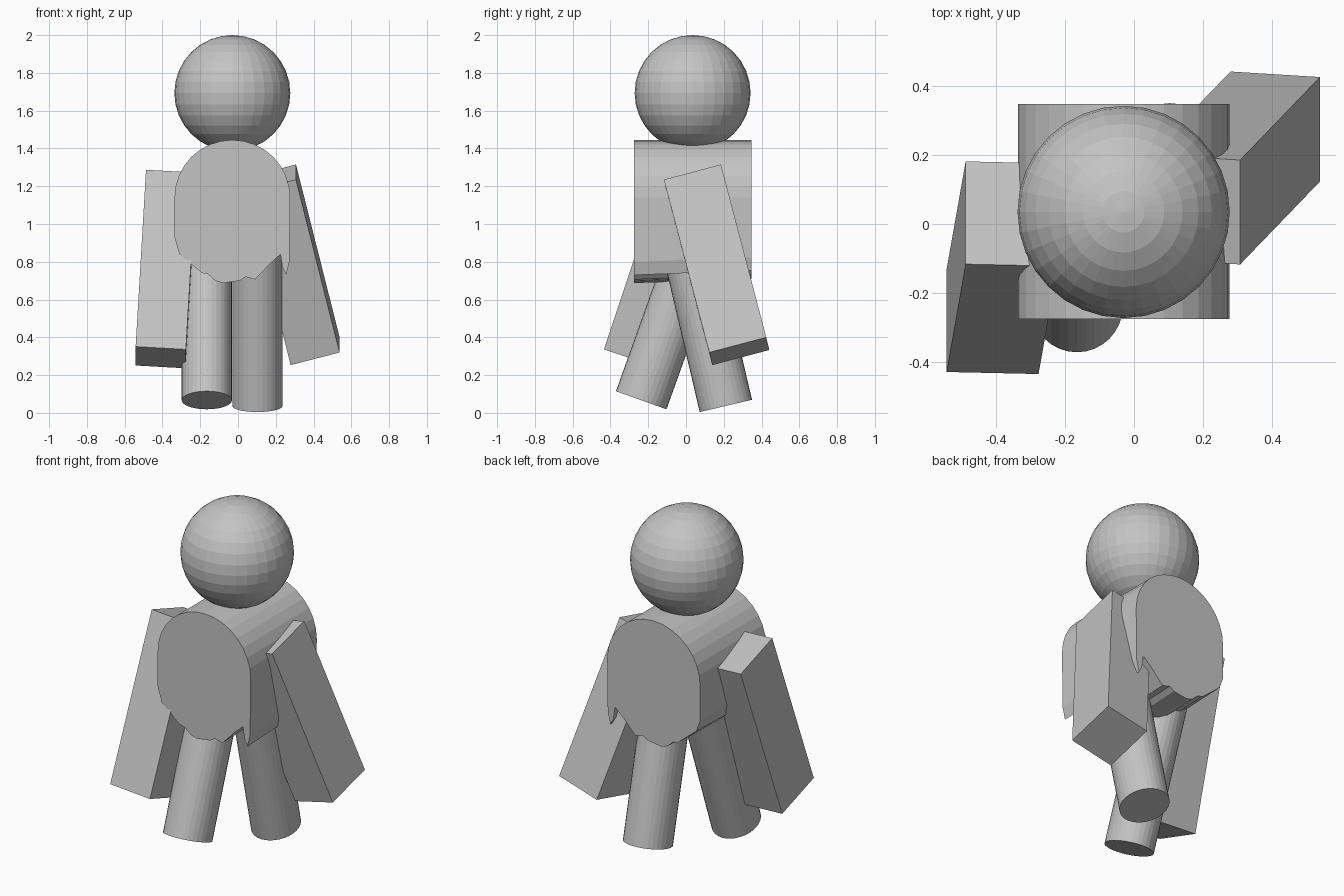
import bpy, bmesh, math
from mathutils import Vector, Matrix

cube = bpy.data.objects.get("Cube")
if cube:
    bpy.data.objects.remove(cube, do_unlink=True)

grey = bpy.data.materials.new("plain_grey")
grey.use_nodes = True
grey.diffuse_color = (0.55, 0.55, 0.55, 1)
grey.node_tree.nodes["Principled BSDF"].inputs["Base Color"].default_value = (0.55, 0.55, 0.55, 1)


def finish(name, bm):
    """Turn a bmesh into a named, flat shaded grey object."""
    bmesh.ops.recalc_face_normals(bm, faces=bm.faces)
    mesh = bpy.data.meshes.new(name)
    bm.to_mesh(mesh)
    bm.free()
    mesh.materials.append(grey)
    obj = bpy.data.objects.new(name, mesh)
    bpy.context.collection.objects.link(obj)
    return obj


def arm(name, corner, length, depth, width):
    """Slanted box spanned by three edge vectors from its top outer front corner."""
    bm = bmesh.new()
    bmesh.ops.create_cube(bm, size=1)
    bmesh.ops.translate(bm, verts=bm.verts, vec=(0.5, 0.5, 0.5))
    l, d, w = Vector(length), Vector(depth), Vector(width)
    for v in bm.verts:
        v.co = Vector(corner) + l * v.co.x + d * v.co.y + w * v.co.z
    return finish(name, bm)


def leg(name, foot, swing, length=0.9):
    """Cylinder standing on its foot centre, leaning by swing degrees about x."""
    bm = bmesh.new()
    bmesh.ops.create_cone(bm, cap_ends=True, segments=32, radius1=0.133,
                          radius2=0.133, depth=length)
    place = (Matrix.Translation(foot) @ Matrix.Rotation(math.radians(swing), 4, 'X')
             @ Matrix.Diagonal((1, 1.07, 1, 1))
             @ Matrix.Translation((0, 0, length / 2)))
    bm.transform(place)
    return finish(name, bm)


# Head
bm = bmesh.new()
bmesh.ops.create_uvsphere(bm, u_segments=32, v_segments=16, radius=0.307)
bmesh.ops.translate(bm, verts=bm.verts, vec=(-0.03, 0.035, 1.693))
finish("head", bm)

# Torso: domed outline with a ragged hem, drawn from front to back
outline = [(-0.03 + 0.306 * math.cos(math.pi * i / 16),
            1.14 + 0.305 * math.sin(math.pi * i / 16)) for i in range(17)]
outline += [(-0.336, 0.93), (-0.31, 0.84), (-0.25, 0.79), (-0.19, 0.74),
            (-0.16, 0.735), (-0.12, 0.70), (-0.08, 0.687), (0.01, 0.70),
            (0.04, 0.72), (0.09, 0.706), (0.165, 0.785), (0.225, 0.84),
            (0.235, 0.77), (0.255, 0.73), (0.272, 0.80)]
bm = bmesh.new()
front = [bm.verts.new((x, -0.275, z)) for x, z in outline]
back = [bm.verts.new((x, 0.347, z + (0.023 if z < 0.9 else 0))) for x, z in outline]
bm.faces.new(front)
bm.faces.new(back[::-1])
for i in range(len(outline)):
    j = (i + 1) % len(outline)
    bm.faces.new((front[i], front[j], back[j], back[i]))
finish("torso", bm)

# Arms, the left swung back and the right swung forward
arm("left_arm", (0.307, -0.117, 1.235), (0.231, 0.24, -0.915),
    (0, 0.302, 0.08), (-0.259, 0.016, -0.067))
arm("right_arm", (-0.487, -0.116, 1.287), (-0.055, -0.312, -0.936),
    (0, 0.297, -0.1), (0.266, -0.006, -0.015))

# Legs, in mid stride
leg("left_leg", (0.103, 0.211, 0.037), 13.2)
leg("right_leg", (-0.165, -0.237, 0.067), -19.7)
